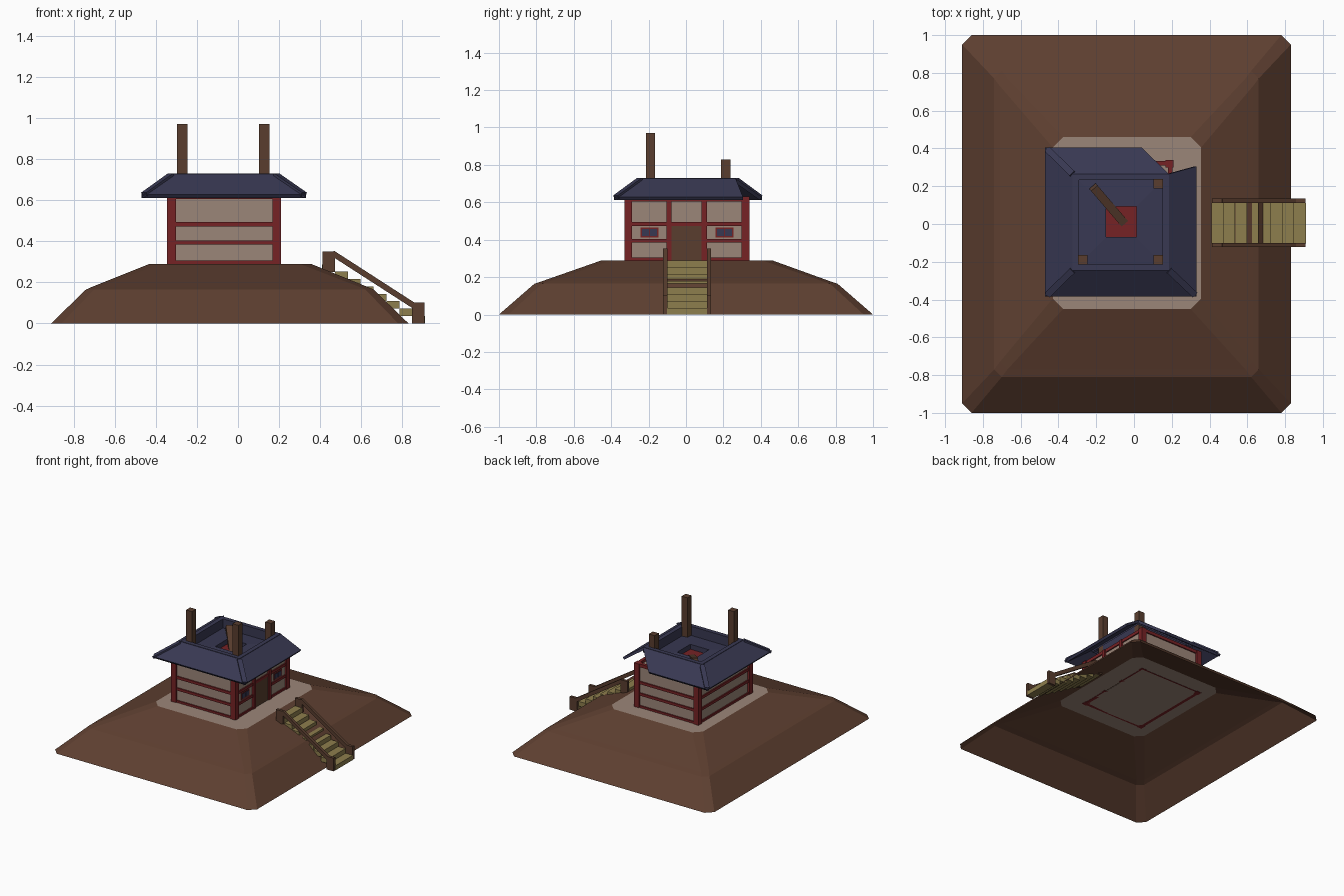
import bpy, bmesh
from mathutils import Vector

if "Cube" in bpy.data.objects:
    bpy.data.objects.remove(bpy.data.objects["Cube"])


def material(name, rgb):
    m = bpy.data.materials.new(name)
    m.use_nodes = True
    m.diffuse_color = (*rgb, 1)
    m.node_tree.nodes["Principled BSDF"].inputs["Base Color"].default_value = (*rgb, 1)
    return m


EARTH = material("earth brown", (0.112, 0.050, 0.030))
PLASTER = material("pale plaster", (0.33, 0.24, 0.19))
RED = material("dark red", (0.18, 0.016, 0.018))
BLUE = material("slate blue", (0.040, 0.040, 0.085))
WOOD = material("wood brown", (0.10, 0.048, 0.028))
STRAW = material("straw yellow", (0.27, 0.21, 0.075))


def finish(name, bm, *mats):
    mesh = bpy.data.meshes.new(name)
    bm.to_mesh(mesh)
    bm.free()
    for m in mats:
        mesh.materials.append(m)
    ob = bpy.data.objects.new(name, mesh)
    bpy.context.collection.objects.link(ob)
    return ob


def box(name, mat, x, y, z):
    """Box given by its (low, high) range on each axis."""
    bm = bmesh.new()
    bmesh.ops.create_cube(bm, size=1)
    for v in bm.verts:
        v.co = [r[0] + (c + 0.5) * (r[1] - r[0]) for c, r in zip(v.co, (x, y, z))]
    return finish(name, bm, mat)


def beam(name, mat, a, b, width, height):
    """Box beam running from point a to point b."""
    a, b = Vector(a), Vector(b)
    ob = box(name, mat, (-width / 2, width / 2), (-height / 2, height / 2),
             (0, (b - a).length))
    ob.rotation_mode = 'QUATERNION'
    ob.rotation_quaternion = (b - a).to_track_quat('Z', 'Y')
    ob.location = a
    return ob


def rect_loop(x0, x1, y0, y1, z, c=0):
    """Rectangle, with its corners cut by c when c is set."""
    if not c:
        return [(x0, y0, z), (x1, y0, z), (x1, y1, z), (x0, y1, z)]
    return [(x0 + c, y0, z), (x1 - c, y0, z), (x1, y0 + c, z), (x1, y1 - c, z),
            (x1 - c, y1, z), (x0 + c, y1, z), (x0, y1 - c, z), (x0, y0 + c, z)]


def loft(loops):
    bm = bmesh.new()
    rings = [[bm.verts.new(p) for p in loop] for loop in loops]
    for low, high in zip(rings, rings[1:]):
        for i in range(len(low)):
            j = (i + 1) % len(low)
            bm.faces.new((low[i], low[j], high[j], high[i]))
    return bm, rings


# Earth mound, open below, with a pale flat top
bm, rings = loft([
    rect_loop(-0.91, 0.83, -1, 1, 0, 0.05),
    rect_loop(-0.74, 0.66, -0.81, 0.81, 0.165, 0.04),
    rect_loop(-0.71, 0.63, -0.77, 0.77, 0.178, 0.04),
    rect_loop(-0.43, 0.355, -0.45, 0.46, 0.29, 0.055)])
bm.faces.new(rings[-1]).material_index = 1
finish("mound", bm, EARTH, PLASTER)

# House walls and timber frame
X0, X1, Y0, Y1 = -0.345, 0.21, -0.33, 0.34
INSET, POST = 0.015, 0.042
box("walls", PLASTER, (X0 + INSET, X1 - INSET), (Y0 + INSET, Y1 - INSET), (0.288, 0.61))
for x in (X0, X1 - POST):
    for y in (Y0, Y1 - POST):
        box("corner_post", RED, (x, x + POST), (y, y + POST), (0.288, 0.63))

T = 0.025
DOOR = (-0.077, 0.083)
for z in ((0.288, 0.306), (0.384, 0.404), (0.473, 0.494), (0.605, 0.63)):
    e = 0.006
    for y in (Y0 + e, Y1 - e - T):
        box("long_beam", RED, (X0 + e, X1 - e), (y, y + T), z)
    box("back_beam", RED, (X0 + e, X0 + e + T), (Y0 + e, Y1 - e), z)
    # Beams on the door side stop at the doorway below its head
    spans = [(Y0 + e, Y1 - e)] if z[0] > 0.47 else [(Y0 + e, DOOR[0]), (DOOR[1], Y1 - e)]
    for span in spans:
        box("door_side_beam", RED, (X1 - e - T, X1 - e), span, z)

# Door, its jambs and the windows
box("door", WOOD, (X1 - 0.03, X1 - 0.008), DOOR, (0.29, 0.474))
for y in ((DOOR[0] - 0.028, DOOR[0]), (DOOR[1], DOOR[1] + 0.028)):
    box("door_jamb", RED, (X1 - 0.03, X1), y, (0.288, 0.63))
for yc in (-0.195, 0.206):
    xf = X1 - INSET
    box("window_frame", RED, (xf - 0.002, xf + 0.005), (yc - 0.049, yc + 0.049), (0.412, 0.464))
    for side in (-1, 1):
        yp = yc + side * 0.021
        box("window_pane", BLUE, (xf, xf + 0.008), (yp - 0.019, yp + 0.019), (0.42, 0.456))

# Roof skirt: four sloped panels, one corner broken away
EX0, EX1, EY0, EY1, EZ = -0.47, 0.33, -0.385, 0.405, 0.628
RX0, RX1, RY0, RY1, RZ = -0.325, 0.185, -0.245, 0.265, 0.728
panels = {
    "roof_front": [(EX0, EY0, EZ), (EX1, EY0, EZ), (RX1, RY0, RZ), (RX0, RY0, RZ)],
    "roof_right": [(EX0, EY1, EZ), (EX0, EY0, EZ), (RX0, RY0, RZ), (RX0, RY1, RZ)],
    "roof_left": [(EX1, EY0, EZ), (EX1, 0.305, EZ), (RX1, RY1, RZ), (RX1, RY0, RZ)],
    "roof_back": [(0.04, EY1, EZ), (EX0, EY1, EZ), (RX0, RY1, RZ), (RX1, RY1, RZ)],
}
for name, pts in panels.items():
    bm = bmesh.new()
    bm.faces.new([bm.verts.new(p) for p in pts])
    ob = finish(name, bm, BLUE)
    mod = ob.modifiers.new("thickness", 'SOLIDIFY')
    mod.thickness = 0.02
    mod.offset = -1
for a, b in (((EX0, EY0), (RX0, RY0)), ((EX1, EY0), (RX1, RY0)), ((EX0, EY1), (RX0, RY1))):
    beam("roof_ridge", BLUE, (a[0] * 0.97, a[1] * 0.97, EZ), (*b, RZ - 0.006), 0.035, 0.02)

# Rim and sunken upper floor with a square hole
hole = (-0.148, 0.012, -0.07, 0.092)
inner = (RX0 + 0.033, RX1 - 0.033, RY0 + 0.033, RY1 - 0.033)
bm, rings = loft([
    rect_loop(RX0, RX1, RY0, RY1, 0.69),
    rect_loop(RX0, RX1, RY0, RY1, 0.731),
    rect_loop(*inner, 0.731),
    rect_loop(*inner, 0.66),
    rect_loop(*hole, 0.67),
    rect_loop(*hole, 0.625)])
finish("upper_floor", bm, BLUE)
box("hole_floor", RED, hole[:2], hole[2:], (0.612, 0.632))

# Bare posts of the ruined upper storey, one of them fallen
for x, y, top in ((-0.272, -0.19, 0.97), (0.128, -0.19, 0.97), (0.128, 0.213, 0.83)):
    h = 0.025
    box("upper_post", WOOD, (x - h, x + h), (y - h, y + h), (0.62, top))
beam("fallen_post", WOOD, (-0.052, 0.005, 0.61), (-0.215, 0.195, 0.70), 0.045, 0.045)

# Stairs with side rails
SX, RUN, RISE = 0.41, 0.0625, 0.036
for i in range(8):
    top = 0.288 - i * RISE
    box("stair_tread", STRAW, (SX + i * RUN, SX + (i + 1) * RUN), (-0.102, 0.112),
        (top - RISE, top))
for y in ((-0.122, -0.1), (0.112, 0.134)):
    yc = sum(y) / 2
    box("upper_rail_post", WOOD, (0.412, 0.472), y, (0.25, 0.35))
    box("lower_rail_post", WOOD, (0.847, 0.908), y, (0, 0.102))
    beam("stair_rail", WOOD, (0.46, yc, 0.342), (0.86, yc, 0.084), 0.022, 0.028)
